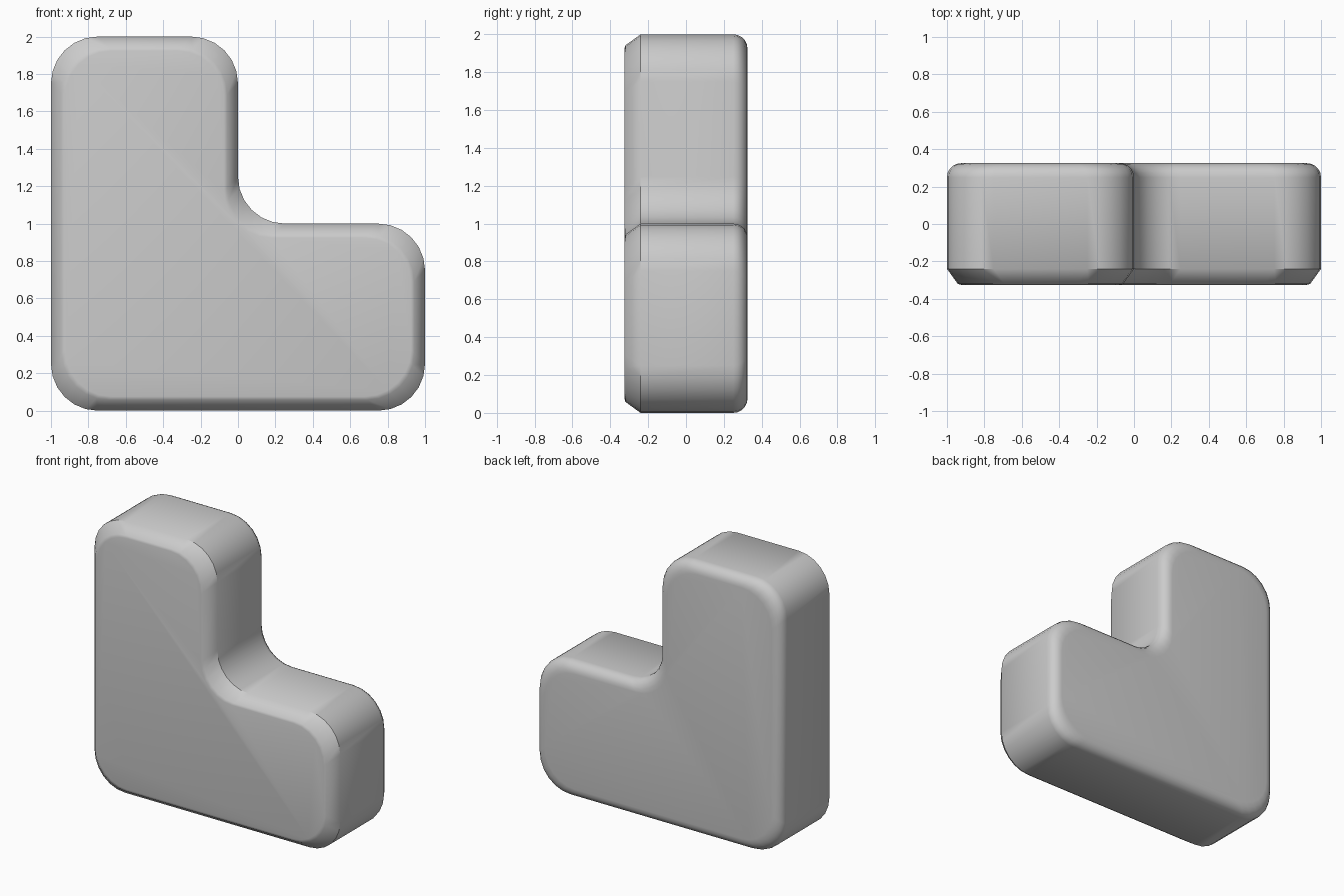
import bpy, bmesh, math
from mathutils import Vector

if "Cube" in bpy.data.objects:
    bpy.data.objects.remove(bpy.data.objects["Cube"])

RADIUS, SEGMENTS = 0.25, 6
# L outline, counter-clockwise in x,z
CORNERS = [(-1, 0), (1, 0), (1, 1), (0, 1), (0, 2), (-1, 2)]


def outline(inset):
    """Inset the L, then round every corner with the same radius."""
    points = []
    count = len(CORNERS)
    for i in range(count):
        p = Vector(CORNERS[i])
        d_in = (p - Vector(CORNERS[i - 1])).normalized()
        d_out = (Vector(CORNERS[(i + 1) % count]) - p).normalized()
        inward = Vector((-d_in.y, d_in.x)) + Vector((-d_out.y, d_out.x))
        corner = p + inward * inset
        center = corner + (d_out - d_in) * RADIUS
        for k in range(SEGMENTS + 1):
            a = math.pi / 2 * k / SEGMENTS
            points.append(center - d_out * RADIUS * math.cos(a) + d_in * RADIUS * math.sin(a))
    return points


# Side profile as (inset, y): chamfered front with a small lip, rounded back
profile = [(0.075, -0.325), (0.058, -0.32), (0, -0.24)]
BACK = 0.075
for k in range(6):
    a = math.pi / 2 * k / 5
    profile.append((BACK * (1 - math.cos(a)), 0.325 - BACK + BACK * math.sin(a)))

# Block body: bridge the stacked outlines and cap both ends
bm = bmesh.new()
rings = [[bm.verts.new((p.x, y, p.y)) for p in outline(inset)] for inset, y in profile]
n = len(rings[0])
for a, b in zip(rings, rings[1:]):
    for i in range(n):
        j = (i + 1) % n
        bm.faces.new((a[i], a[j], b[j], b[i]))
bm.faces.new(rings[0])
bm.faces.new(rings[-1])
bmesh.ops.recalc_face_normals(bm, faces=bm.faces)

mesh = bpy.data.meshes.new("l_block")
bm.to_mesh(mesh)
bm.free()
block = bpy.data.objects.new("l_block", mesh)
bpy.context.collection.objects.link(block)
bpy.context.view_layer.objects.active = block
block.select_set(True)
bpy.ops.object.shade_smooth_by_angle(angle=math.radians(38))
